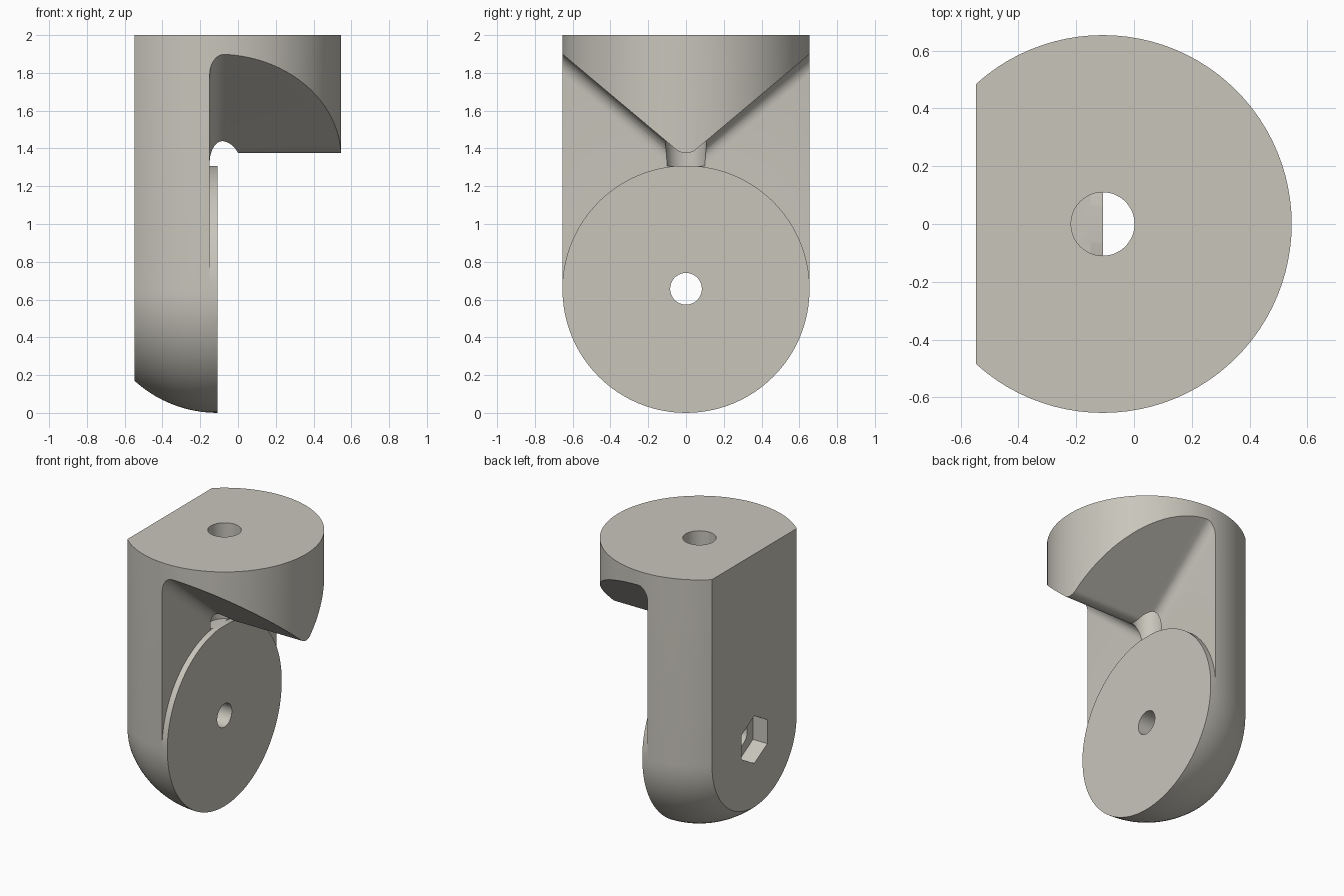
import bpy, bmesh, math

if "Cube" in bpy.data.objects:
    bpy.data.objects.remove(bpy.data.objects["Cube"])

R = 0.654          # body radius
CX = -0.108        # body axis in x
FLAT = -0.547      # flat back face
WALL = -0.15       # recessed inner wall
FIL = 0.08         # fillet radius of the wedge
SLOPE = math.radians(40)


def finish(bm, name):
    bmesh.ops.recalc_face_normals(bm, faces=bm.faces)
    me = bpy.data.meshes.new(name)
    bm.to_mesh(me)
    bm.free()
    ob = bpy.data.objects.new(name, me)
    bpy.context.collection.objects.link(ob)
    return ob


def prism(name, radius, start, end, sides, axis, centre):
    """Cylinder or prism along z or x; centre is its (x, y) or (y, z)."""
    bm = bmesh.new()
    rings = []
    for t in (start, end):
        ring = []
        for i in range(sides):
            a = 2 * math.pi * i / sides
            p = centre[0] + radius * math.sin(a)
            q = centre[1] + radius * math.cos(a)
            ring.append(bm.verts.new((p, q, t) if axis == 'z' else (t, p, q)))
        rings.append(ring)
        bm.faces.new(ring)
    for i in range(sides):
        j = (i + 1) % sides
        bm.faces.new((rings[0][i], rings[0][j], rings[1][j], rings[1][i]))
    return finish(bm, name)


def cut(ob, cutter):
    mod = ob.modifiers.new("cut", 'BOOLEAN')
    mod.operation = 'DIFFERENCE'
    mod.solver = 'EXACT'
    mod.object = cutter
    bpy.context.view_layer.objects.active = ob
    bpy.ops.object.modifier_apply(modifier=mod.name)
    bpy.data.objects.remove(cutter)


# Round body: upright cylinder with a hemispherical bottom
bm = bmesh.new()
n = 24
pts = [(R * math.sin(i * math.pi / 2 / n), R - R * math.cos(i * math.pi / 2 / n))
       for i in range(n + 1)] + [(R, 2.0), (0, 2.0)]
vs = [bm.verts.new((CX + r, 0, z)) for r, z in pts]
es = [bm.edges.new(e) for e in zip(vs, vs[1:])]
bmesh.ops.spin(bm, geom=vs + es, cent=(CX, 0, 0), axis=(0, 0, 1),
               angle=2 * math.pi, steps=96, use_duplicate=False)
bmesh.ops.remove_doubles(bm, verts=bm.verts, dist=1e-4)
body = finish(bm, "bracket_body")

# Flat back
bm = bmesh.new()
bmesh.ops.create_cube(bm, size=4)
bmesh.ops.translate(bm, verts=bm.verts, vec=(FLAT - 2, 0, 1))
cut(body, finish(bm, "flat_cutter"))

# Open space under the V-shaped overhang, with filleted inner corner
bm = bmesh.new()
rings = []
zc = 1.375 + FIL
stations = [(WALL + FIL * (1 - math.cos(a)), FIL * (1 - math.sin(a)))
            for a in (i * math.pi / 16 for i in range(9))] + [(1.0, 0.0)]
for x, h in stations:
    rr = FIL + h
    z_end = zc - rr / math.cos(SLOPE) + math.tan(SLOPE)
    prof = [(-1, -0.5), (-1, z_end)]
    prof += [(rr * math.sin(a), zc - rr * math.cos(a))
             for a in (SLOPE * k / 6 for k in range(-6, 7))]
    prof += [(1, z_end), (1, -0.5)]
    rings.append([bm.verts.new((x, y, z)) for y, z in prof])
for a, b in zip(rings, rings[1:]):
    for i in range(len(a)):
        j = (i + 1) % len(a)
        bm.faces.new((a[i], a[j], b[j], b[i]))
bm.faces.new(rings[0])
bm.faces.new(rings[-1])
opening = finish(bm, "opening_cutter")

# Keep the round mating disc standing proud of the inner wall
cut(opening, prism("disc_keeper", R + 0.001, -0.4, CX, 128, 'x', (0, R)))
cut(body, opening)

# Vertical bore, cross bore and hexagonal nut pocket
cut(body, prism("top_bore", 0.11, 1.306, 2.2, 48, 'z', (CX, 0)))
cut(body, prism("cross_bore", 0.084, -0.8, 0.1, 40, 'x', (0, 0.657)))
cut(body, prism("nut_pocket", 0.172, -0.8, FLAT + 0.115, 6, 'x', (0, 0.657)))

# Plain warm grey finish
mat = bpy.data.materials.new("warm_grey")
mat.diffuse_color = (0.58, 0.56, 0.50, 1)
mat.use_nodes = True
mat.node_tree.nodes["Principled BSDF"].inputs["Base Color"].default_value = mat.diffuse_color
body.data.materials.clear()
body.data.materials.append(mat)
bpy.ops.object.select_all(action='DESELECT')
body.select_set(True)
bpy.context.view_layer.objects.active = body
bpy.ops.object.shade_smooth_by_angle(angle=math.radians(30))
